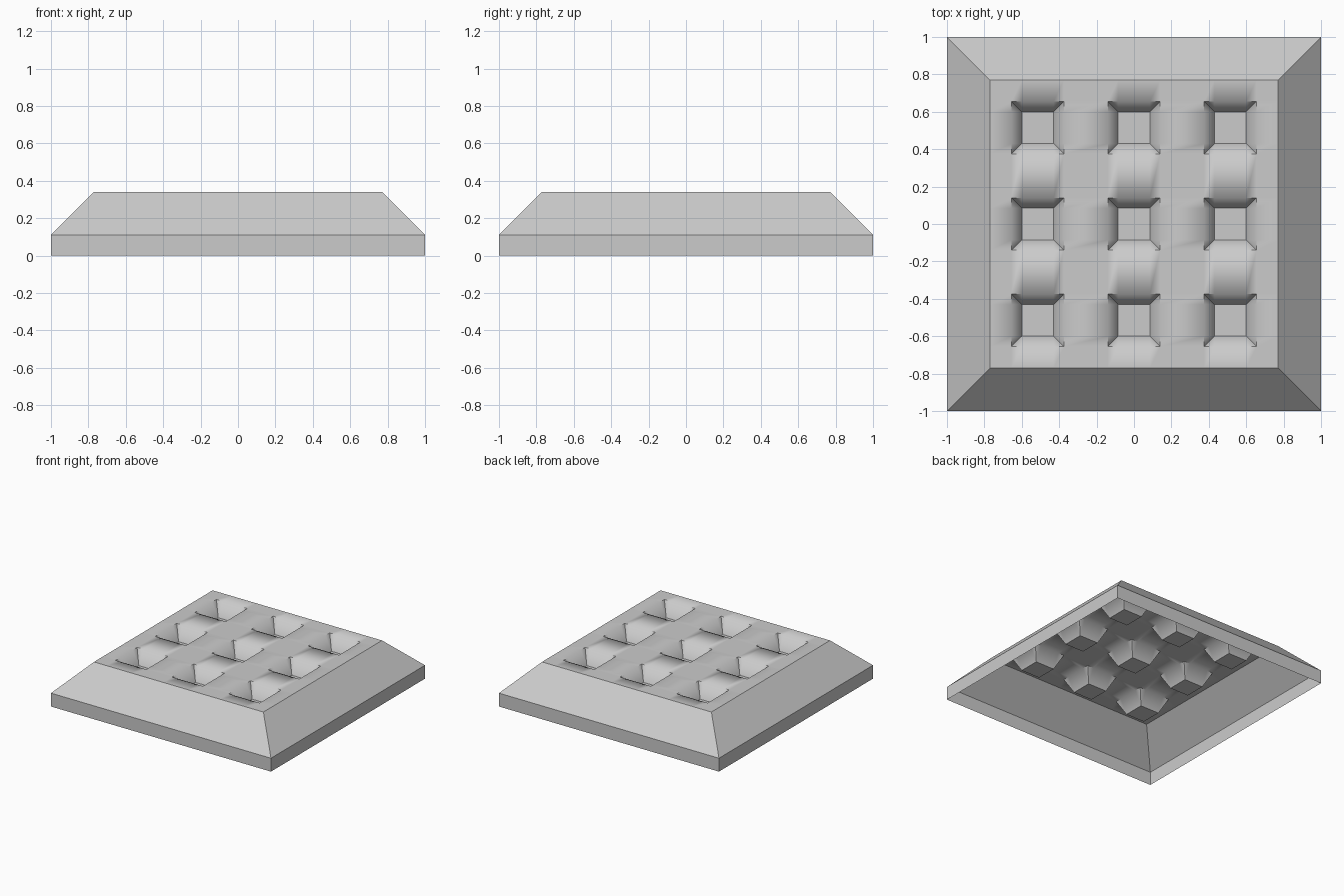
import bpy, bmesh

if "Cube" in bpy.data.objects:
    bpy.data.objects.remove(bpy.data.objects["Cube"])

TOP, WALL, FLOOR = 0.34, 0.11, 0.225
RIM, PIT, BASE = 0.77, 0.14, 0.085
CENTRES = (-0.515, 0.0, 0.515)


def finish(bm, name):
    mesh = bpy.data.meshes.new(name)
    bm.to_mesh(mesh)
    bm.free()
    obj = bpy.data.objects.new(name, mesh)
    bpy.context.collection.objects.link(obj)
    return obj


# Open-bottomed border: short upright wall, then a 45 degree slope
bm = bmesh.new()
rings = []
for half, z in ((1, 0), (1, WALL), (RIM, TOP)):
    rings.append([bm.verts.new((sx * half, sy * half, z))
                  for sx, sy in ((-1, -1), (1, -1), (1, 1), (-1, 1))])
for low, high in zip(rings, rings[1:]):
    for i in range(4):
        j = (i + 1) % 4
        bm.faces.new((low[i], low[j], high[j], high[i]))
finish(bm, "sloped_border")

# Top sheet: a grid whose inner lines drop to form nine tapered pits
lines = [(-RIM, False)]
for c in CENTRES:
    lines += [(c - PIT, False), (c - BASE, True), (c + BASE, True), (c + PIT, False)]
lines.append((RIM, False))

bm = bmesh.new()
grid = [[bm.verts.new((x, y, FLOOR if low_x and low_y else TOP))
         for y, low_y in lines] for x, low_x in lines]
n = len(lines)
for i in range(n - 1):
    for j in range(n - 1):
        quad = [grid[i][j], grid[i + 1][j], grid[i + 1][j + 1], grid[i][j + 1]]
        low = [k for k, v in enumerate(quad) if v.co.z < TOP - 0.01]
        if len(low) == 1:
            # Pit corner: crease runs from opening corner to floor corner
            q = quad[low[0]:] + quad[:low[0]]
            bm.faces.new((q[0], q[1], q[2]))
            bm.faces.new((q[0], q[2], q[3]))
        else:
            bm.faces.new(quad)

# Soft shading over the middle of each pit rim, hard creases elsewhere
bm.normal_update()
for f in bm.faces:
    f.smooth = True
for e in bm.edges:
    if len(e.link_faces) == 2 and e.calc_face_angle() > 0.1:
        soft_rim = all(v.co.z > TOP - 0.01 for v in e.verts) and e.calc_length() > 0.1
        e.smooth = soft_rim
finish(bm, "pitted_top")
